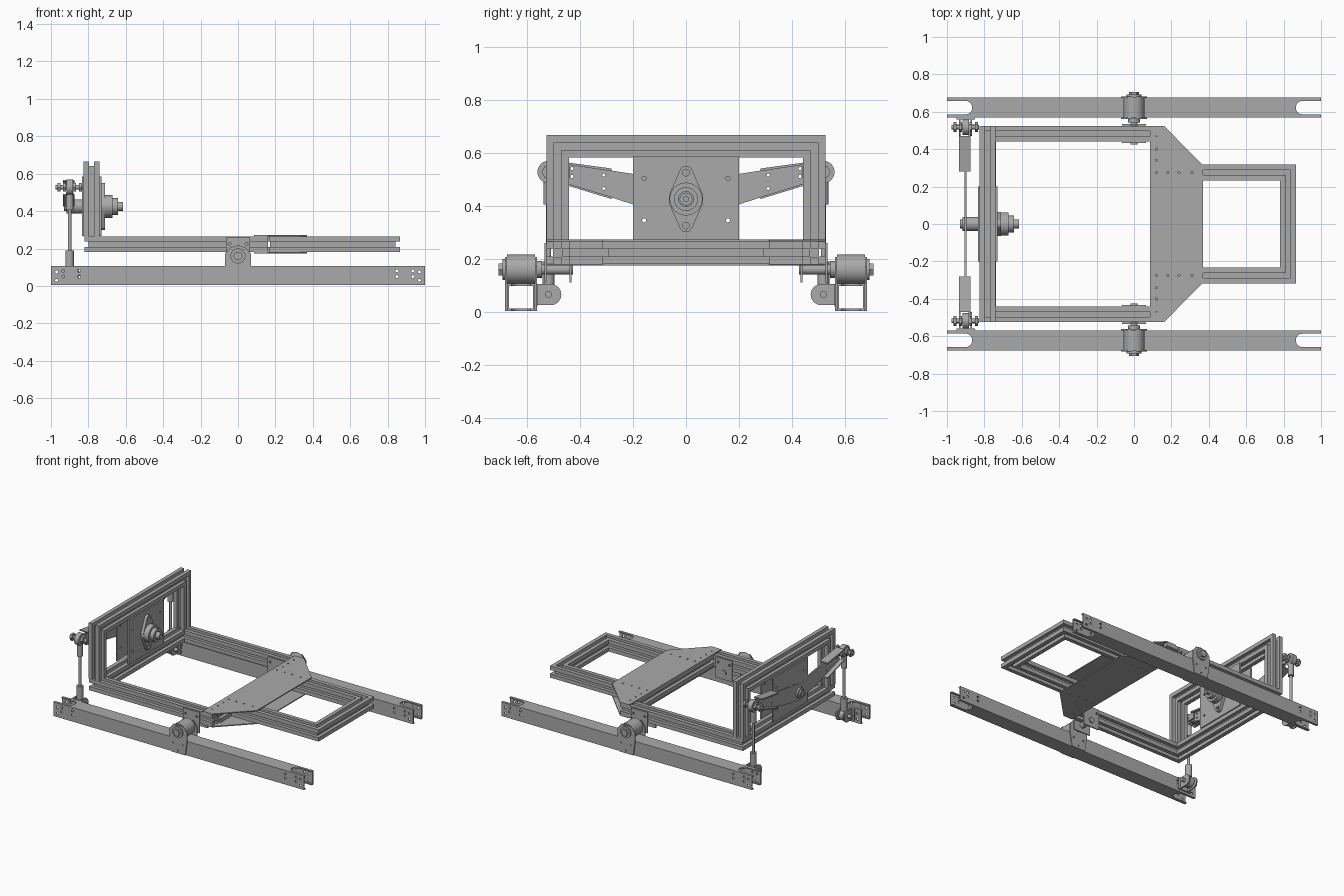
import bpy, bmesh, math
from mathutils import Vector

cube = bpy.data.objects.get("Cube")
if cube:
    bpy.data.objects.remove(cube)

steel = bpy.data.materials.new("grey_metal")
steel.use_nodes = True
grey = (0.4, 0.4, 0.4, 1)
steel.diffuse_color = grey
steel.node_tree.nodes["Principled BSDF"].inputs["Base Color"].default_value = grey


def place(axis, u, v, w):
    return {'x': (w, u, v), 'y': (u, w, v), 'z': (u, v, w)}[axis]


def finish(name, bm):
    bmesh.ops.recalc_face_normals(bm, faces=bm.faces)
    me = bpy.data.meshes.new(name)
    bm.to_mesh(me)
    bm.free()
    ob = bpy.data.objects.new(name, me)
    bpy.context.collection.objects.link(ob)
    me.materials.append(steel)
    return ob


def add_prism(bm, pts, axis, lo, hi):
    a = [bm.verts.new(place(axis, u, v, lo)) for u, v in pts]
    b = [bm.verts.new(place(axis, u, v, hi)) for u, v in pts]
    bm.faces.new(a)
    bm.faces.new(b[::-1])
    for i in range(len(pts)):
        j = (i + 1) % len(pts)
        bm.faces.new((a[i], a[j], b[j], b[i]))


def solid(name, pts, axis, lo, hi, cuts=()):
    """Prism along an axis, with groups of prisms cut away."""
    bm = bmesh.new()
    add_prism(bm, pts, axis, lo, hi)
    ob = finish(name, bm)
    cutters = []
    for group in cuts:
        cb = bmesh.new()
        for c in group:
            add_prism(cb, *c)
        cutter = finish("cutter", cb)
        cutter.hide_render = True
        cutters.append(cutter)
        mod = ob.modifiers.new("cut", 'BOOLEAN')
        mod.operation, mod.solver, mod.object = 'DIFFERENCE', 'EXACT', cutter
    if cutters:
        dg = bpy.context.evaluated_depsgraph_get()
        ob.data = bpy.data.meshes.new_from_object(ob.evaluated_get(dg))
        ob.modifiers.clear()
        for c in cutters:
            bpy.data.objects.remove(c)
    return ob


def rect(u0, u1, v0, v1):
    return [(u0, v0), (u1, v0), (u1, v1), (u0, v1)]


def circle(u, v, r, n=24):
    return [(u + r * math.cos(i * math.tau / n), v + r * math.sin(i * math.tau / n)) for i in range(n)]


def disc(name, axis, u, v, r, lo, hi, bore=0, n=24):
    cuts = [[(circle(u, v, bore), axis, lo - 1, hi + 1)]] if bore else ()
    ob = solid(name, circle(u, v, r, n), axis, lo, hi, cuts)
    if n > 6:
        bpy.ops.object.select_all(action='DESELECT')
        ob.select_set(True)
        bpy.context.view_layer.objects.active = ob
        bpy.ops.object.shade_smooth_by_angle(angle=math.radians(35))
    return ob


def holes(points, axis, lo, hi, r=0.008):
    return [(circle(u, v, r, 10), axis, lo, hi) for u, v in points]


H = 0.042


def slotted_bar(name, path, normal):
    """Square slotted section swept along a mitred path."""
    w, d = 0.014, 0.024
    section = []
    for k in range(4):
        for u, v in ((H, -w), (H - d, -w), (H - d, w), (H, w), (H, H)):
            for _ in range(k):
                u, v = -v, u
            section.append((u, v))
    path, n = [Vector(p) for p in path], Vector(normal)
    dirs = [(b - a).normalized() for a, b in zip(path, path[1:])]
    bm, rings = bmesh.new(), []
    for i, p in enumerate(path):
        s0 = n.cross(dirs[max(i - 1, 0)])
        s1 = n.cross(dirs[min(i, len(dirs) - 1)])
        side = (s0 + s1) / (1 + s0.dot(s1))
        rings.append([bm.verts.new(p + side * u + n * v) for u, v in section])
    for a, b in zip(rings, rings[1:]):
        for i in range(len(section)):
            j = (i + 1) % len(section)
            bm.faces.new((a[i], a[j], b[j], b[i]))
    bm.faces.new(rings[0])
    bm.faces.new(rings[-1])
    return finish(name, bm)


# Slotted frames
Z = 0.223
slotted_bar("base_frame", [(0.16, 0.483, Z), (-0.78, 0.483, Z), (-0.78, -0.483, Z), (0.16, -0.483, Z)], (0, 0, 1))
slotted_bar("base_crossbar", [(0.13, -0.441, Z), (0.13, 0.441, Z)], (0, 0, 1))
slotted_bar("front_frame", [(0.172, 0.275, Z), (0.823, 0.275, Z), (0.823, -0.275, Z), (0.172, -0.275, Z)], (0, 0, 1))
slotted_bar("upright_frame", [(-0.783, -0.483, 0.265), (-0.783, -0.483, 0.624),
                              (-0.783, 0.483, 0.624), (-0.783, 0.483, 0.265)], (1, 0, 0))

# Gusset plates above and below the frames
gusset = [(0.085, -0.525), (0.16, -0.525), (0.37, -0.313), (0.37, 0.313), (0.16, 0.525), (0.085, 0.525)]
spots = [(0.12, s * y) for s in (1, -1) for y in (0.275, 0.34, 0.4, 0.465)]
spots += [(x, s * 0.275) for s in (1, -1) for x in (0.18, 0.24, 0.31)]
for name, lo in (("top_gusset", 0.265), ("bottom_gusset", 0.174)):
    solid(name, gusset, 'z', lo, lo + 0.007, [holes(spots, 'z', lo - 1, lo + 1, 0.006)])

# Bearing plates in the upright frame
corners = [(s * 0.158, z) for s in (1, -1) for z in (0.345, 0.503)]
for name, x in (("front_bearing_plate", -0.741), ("back_bearing_plate", -0.835)):
    solid(name, rect(-0.2, 0.2, 0.266, 0.586), 'x', x, x + 0.01,
          [holes(corners, 'x', x - 1, x + 1)])

# Flanged bearing and its shaft
C = 0.425
flange = []
for cy, cz, r, a0, a1 in ((0, 0.1, 0.025, 25, 155), (0, 0, 0.065, 160, 200),
                          (0, -0.1, 0.025, 205, 335), (0, 0, 0.065, 340, 380)):
    for i in range(9):
        a = math.radians(a0 + (a1 - a0) * i / 8)
        flange.append((cy + r * math.cos(a), C + cz + r * math.sin(a)))
solid("bearing_flange", flange, 'x', -0.731, -0.71,
      [holes([(0, C - 0.1), (0, C + 0.1)], 'x', -0.8, -0.6, 0.013)])
for name, r, lo, hi, bore in (("bearing_housing", 0.062, -0.71, -0.672, 0), ("bearing_collar", 0.045, -0.672, -0.642, 0.028),
                              ("shaft", 0.024, -0.93, -0.614, 0.01), ("shaft_hub", 0.038, -0.918, -0.835, 0)):
    disc(name, 'x', 0, C, r, lo, hi, bore, 32)

# Rocker arm behind the upright frame
arm = [(-0.46, 0.488), (-0.2, 0.405), (0, 0.37), (0.2, 0.405), (0.46, 0.488),
       (0.46, 0.56), (0.2, 0.52), (0, 0.49), (-0.2, 0.52), (-0.46, 0.56)]
solid("rocker_arm", arm, 'x', -0.905, -0.895,
      [holes([(s * y, z) for s in (1, -1) for y, z in ((0.31, 0.465), (0.31, 0.515), (0.43, 0.51), (0.43, 0.54))],
             'x', -1, -0.8, 0.006)])

for s, side in ((1, "left"), (-1, "right")):
    def named(part):
        return side + "_" + part

    # Hollow floor rail with open slots at both ends
    y = s * 0.622
    tube = rect(y - 0.053, y + 0.053, 0.004, 0.106)
    inner = (rect(y - 0.045, y + 0.045, 0.012, 0.098), 'x', -2, 2)
    slots = []
    for e in (1, -1):
        end = [(e * (0.9 - 0.035 * math.cos(a)), y + 0.036 * math.sin(a))
               for a in [math.radians(-90 + 15 * i) for i in range(13)]]
        slots.append((end + [(e * 1.1, y + 0.036), (e * 1.1, y - 0.036)], 'z', -1, 1))
    pins = [(e * x, z) for e in (1, -1) for x, z in
            ((0.85, 0.05), (0.85, 0.08), (0.935, 0.05), (0.935, 0.08), (0.97, 0.03), (0.97, 0.075))]
    solid(named("rail"), tube, 'x', -1, 1, [[inner], slots, holes(pins, 'y', -2, 2)])

    # Pivot bushing, its plates and axle
    cheek = [(-0.07, 0.106), (-0.055, 0.004), (0.055, 0.004), (0.07, 0.106), (0.07, 0.17), (0.04, 0.206), (-0.04, 0.206), (-0.07, 0.17)]
    for part, a, b in (("outer_cheek", 0.675, 0.682), ("inner_cheek", 0.562, 0.569)):
        solid(named(part), cheek, 'y', s * a, s * b,
              [holes([(-0.04, 0.075), (0.04, 0.075), (0, 0.025)], 'y', -2, 2, 0.006)])
    for part, r, a, b in (("bushing", 0.056, 0.569, 0.675), ("bushing_cap", 0.04, 0.682, 0.692),
                          ("pivot_axle", 0.02, 0.425, 0.7), ("axle_washer", 0.032, 0.542, 0.562)):
        disc(named(part), 'y', 0, 0.16, r, s * a, s * b)
    disc(named("axle_nut"), 'y', 0, 0.16, 0.026, s * 0.692, s * 0.706, n=6)
    for part, a in (("outer_hanger", 0.526), ("inner_hanger", 0.432)):
        solid(named(part), rect(-0.065, 0.065, 0.11, 0.26), 'y', s * a, s * (a + 0.008),
              [holes([(-0.045, 0.225), (0.045, 0.225)], 'y', -2, 2)])

    # Flanged end of the rocker arm
    for part, a, b, c, d in (("arm_top_flange", 0.53, 0.54, 0.558, 0.566),
                             ("arm_bottom_flange", 0.425, 0.433, 0.483, 0.491)):
        solid(named(part), [(s * 0.28, a), (s * 0.47, c), (s * 0.47, d), (s * 0.28, b)], 'x', -0.936, -0.874)

    # Tie rod with eye joints
    jy = s * 0.518
    disc(named("upper_eye"), 'x', jy, 0.527, 0.042, -0.917, -0.883, 0.02)
    disc(named("upper_bolt"), 'x', jy, 0.527, 0.012, -0.975, -0.83)
    for x in (-0.965, -0.935, -0.88, -0.85):
        disc(named("bolt_nut"), 'x', jy, 0.527, 0.027, x, x + 0.015, n=6)
    solid(named("eye_lug"), rect(s * 0.44, s * 0.53, 0.505, 0.55), 'x', -0.885, -0.875)
    for part, r, a, b in (("tie_rod", 0.01, 0.1, 0.5), ("upper_sleeve", 0.02, 0.405, 0.5), ("lower_sleeve", 0.023, 0.1, 0.19)):
        disc(named(part), 'z', -0.9, jy, r, a, b, n=16)
    disc(named("lower_eye"), 'x', jy, 0.065, 0.038, -0.917, -0.883, 0.014)
    disc(named("lower_bolt"), 'x', jy, 0.065, 0.013, -0.96, -0.84)

    # Clevis holding the lower eye on the rail
    clevis = [(s * 0.569, 0.025), (s * 0.51, 0.025)]
    clevis += [(s * (0.51 - 0.04 * math.sin(a)), 0.065 - 0.04 * math.cos(a))
               for a in [math.radians(15 * i) for i in range(1, 12)]]
    clevis += [(s * 0.51, 0.105), (s * 0.569, 0.105)]
    for x in (-0.935, -0.873):
        solid(named("clevis_plate"), clevis, 'x', x, x + 0.008)
    solid(named("clevis_base"), rect(-0.95, -0.85, 0.02, 0.105), 'y', s * 0.56, s * 0.569)
